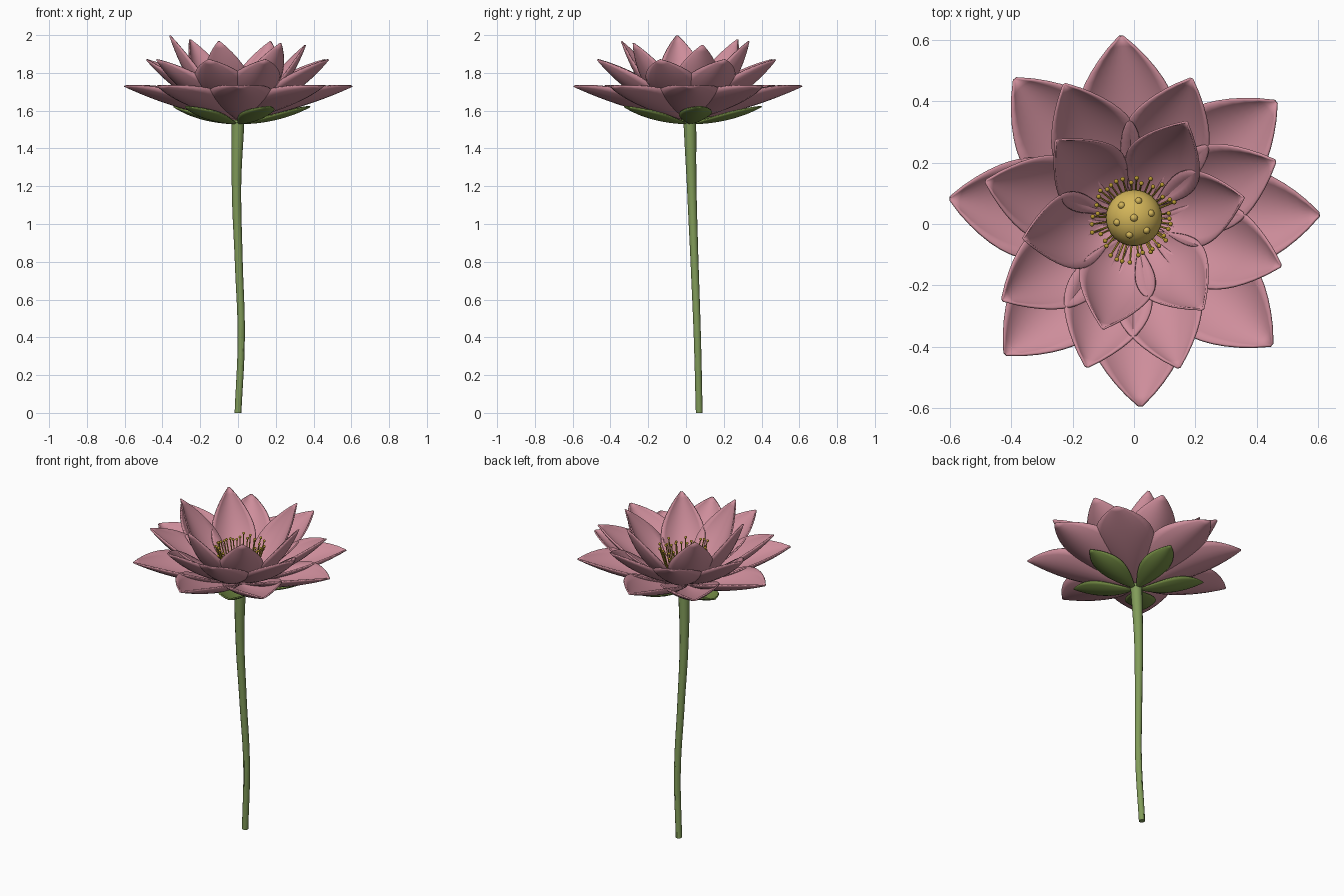
import bpy, bmesh, math, random
from mathutils import Vector, Matrix

random.seed(4)
cube = bpy.data.objects.get("Cube")
if cube:
    bpy.data.objects.remove(cube)


def material(name, rgb):
    m = bpy.data.materials.new(name)
    m.use_nodes = True
    m.diffuse_color = (*rgb, 1)
    m.node_tree.nodes["Principled BSDF"].inputs["Base Color"].default_value = (*rgb, 1)
    return m


PINK = material("petal_pink", (0.62, 0.27, 0.33))
STEM = material("stem_green", (0.22, 0.33, 0.10))
LEAF = material("sepal_green", (0.18, 0.27, 0.06))
POD = material("pod_yellow", (0.65, 0.46, 0.10))
GOLD = material("stamen_gold", (0.48, 0.32, 0.03))


def finish(name, bm, mat):
    mesh = bpy.data.meshes.new(name)
    bm.to_mesh(mesh)
    bm.free()
    mesh.materials.append(mat)
    mesh.shade_smooth()
    ob = bpy.data.objects.new(name, mesh)
    bpy.context.collection.objects.link(ob)
    return ob


def petal(name, mat, angle, path, half_width, cup, thick, y0=0.01, rows=18, cols=10):
    """Cupped leaf blade swept along a curved (radius, height) midrib."""
    a, b, c = (Vector(p) for p in path)
    turn = Matrix.Rotation(math.radians(angle), 3, "Z")
    bm = bmesh.new()
    grid = []
    for i in range(rows + 1):
        t = i / rows
        mid = a * (1 - t) ** 2 + b * 2 * t * (1 - t) + c * t * t
        tan = ((b - a) * (1 - t) + (c - b) * t).normalized()
        shape = max(math.sin(math.pi * t ** 1.15), 0) ** 0.8
        shape = max(shape, 0.2 * (1 - 3 * t), 0.03)
        line = []
        for j in range(cols + 1):
            u = 2 * j / cols - 1
            lift = cup * u * u * shape
            p = Vector((mid.x - tan.y * lift, u * half_width * shape, mid.y + tan.x * lift))
            line.append(bm.verts.new(turn @ p + Vector((0, y0, 0))))
        grid.append(line)
    for r0, r1 in zip(grid, grid[1:]):
        for j in range(cols):
            bm.faces.new((r0[j], r1[j], r1[j + 1], r0[j + 1]))
    ob = finish(name, bm, mat)
    solid = ob.modifiers.new("thickness", "SOLIDIFY")
    solid.thickness = thick
    solid.offset = 0
    return ob


# Three rings of petals, opening wider towards the outside
for i, ang in enumerate((2, 40, 94, 130, 173, 226, 272, 318)):
    petal(f"outer_petal_{i + 1}", PINK, ang, ((0.03, 1.555), (0.32, 1.6), (0.605, 1.73)),
          0.165, 0.075, 0.008)
for i, ang in enumerate((23, 68, 117, 165, 211, 252, 287, 343)):
    petal(f"middle_petal_{i + 1}", PINK, ang, ((0.03, 1.57), (0.3, 1.65), (0.5, 1.87)),
          0.142, 0.065, 0.008)
inner = ((12, 1.95), (62, 1.97), (134, 1.98), (189, 2.0), (254, 1.97), (308, 1.96))
for i, (ang, top) in enumerate(inner):
    petal(f"inner_petal_{i + 1}", PINK, ang, ((0.04, 1.58), (0.24, 1.64), (0.365, top - 0.003)),
          0.125, 0.055, 0.007)

# Five sepals under the flower
for i in range(5):
    petal(f"sepal_{i + 1}", LEAF, 8 + 72 * i, ((0.01, 1.532), (0.22, 1.535), (0.385, 1.622)),
          0.085, 0.03, 0.008, y0=0.02)

# Gently bent, tapering stem
curve = bpy.data.curves.new("stem", "CURVE")
curve.dimensions = "3D"
curve.bevel_depth = 1
curve.bevel_resolution = 4
curve.use_fill_caps = True
spline = curve.splines.new("BEZIER")
path = ((0, 0.07, 0, 0.018), (0.017, 0.06, 0.4, 0.019), (0.004, 0.045, 0.8, 0.021),
        (-0.008, 0.03, 1.2, 0.025), (0, 0.02, 1.55, 0.034))
spline.bezier_points.add(len(path) - 1)
for pt, (x, y, z, r) in zip(spline.bezier_points, path):
    pt.co = (x, y, z)
    pt.radius = r
    pt.handle_left_type = pt.handle_right_type = "AUTO"
stem = bpy.data.objects.new("stem", curve)
bpy.context.collection.objects.link(stem)
curve.materials.append(STEM)
bpy.ops.object.select_all(action="DESELECT")
stem.select_set(True)
bpy.context.view_layer.objects.active = stem
bpy.ops.object.convert(target="MESH")
bpy.ops.object.shade_smooth_by_angle()

CENTRE = Vector((0, 0.02, 1.65))


def ball(bm, at, radius, segs, squash=1):
    place = Matrix.Translation(at) @ Matrix.Diagonal((1, 1, squash, 1))
    bmesh.ops.create_uvsphere(bm, u_segments=segs, v_segments=segs // 2, radius=radius, matrix=place)


# Domed seed pod, with seeds set into its top
bm = bmesh.new()
ball(bm, CENTRE, 0.092, 32, 0.9)
finish("seed_pod", bm, POD)
bm = bmesh.new()
ball(bm, CENTRE + Vector((0, 0, 0.08)), 0.013, 12)
for i in range(6):
    a = math.radians(15 + 60 * i)
    ball(bm, CENTRE + Vector((0.057 * math.cos(a), 0.057 * math.sin(a), 0.062)), 0.012, 12)
finish("seeds", bm, POD)

# Ring of stamens: thin filaments with round tips
bm = bmesh.new()
count = 38
for i in range(count):
    a = math.tau * (i + random.uniform(-0.3, 0.3)) / count
    out = Vector((math.cos(a), math.sin(a), 0))
    low = CENTRE + out * 0.085 - Vector((0, 0, 0.04))
    tip = CENTRE + out * random.uniform(0.112, 0.148)
    tip.z += random.uniform(0.1, 0.15)
    axis = tip - low
    place = Matrix.Translation((low + tip) / 2) @ axis.to_track_quat("Z", "Y").to_matrix().to_4x4()
    bmesh.ops.create_cone(bm, segments=6, radius1=0.004, radius2=0.003,
                          depth=axis.length, matrix=place)
    ball(bm, tip, 0.008, 10)
finish("stamens", bm, GOLD)
